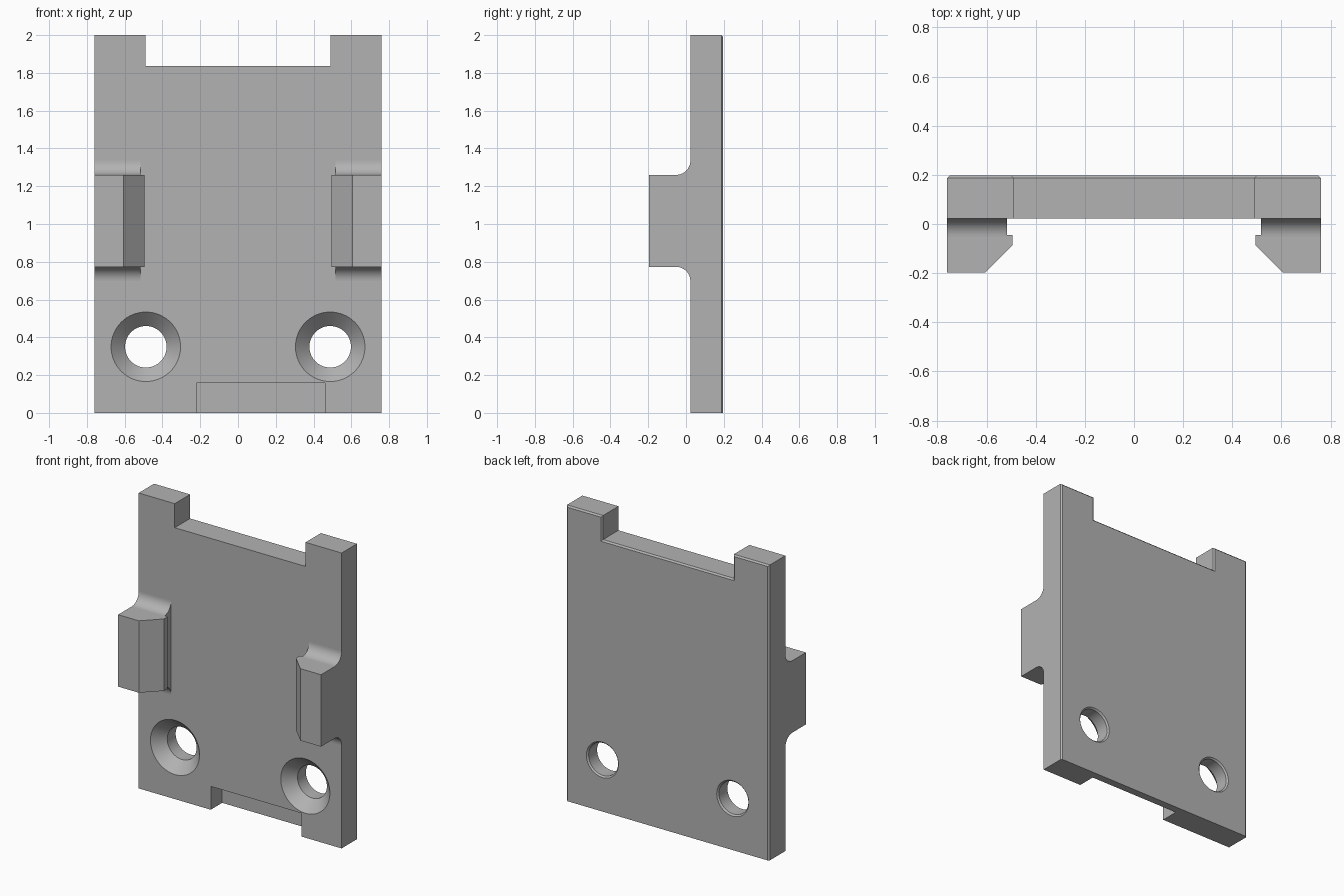
import bpy, bmesh, math
from mathutils import Vector

cube = bpy.data.objects.get("Cube")
if cube:
    bpy.data.objects.remove(cube, do_unlink=True)

FRONT, BACK = 0.023, 0.197      # plate faces along y
HALF_W, CHAMFER = 0.76, 0.01

grey = bpy.data.materials.new("plain grey")
grey.use_nodes = True
grey.diffuse_color = (0.45, 0.45, 0.45, 1)
grey.node_tree.nodes["Principled BSDF"].inputs["Base Color"].default_value = grey.diffuse_color


def finish(name, bm):
    bmesh.ops.recalc_face_normals(bm, faces=bm.faces)
    mesh = bpy.data.meshes.new(name)
    bm.to_mesh(mesh)
    bm.free()
    mesh.materials.append(grey)
    obj = bpy.data.objects.new(name, mesh)
    bpy.context.collection.objects.link(obj)
    return obj


def prism(points, axis, lo, hi):
    """Extrude a 2D profile along one axis; the profile uses the other two in order."""
    bm = bmesh.new()
    verts = []
    for p in points:
        co = list(p)
        co.insert(axis, lo)
        verts.append(bm.verts.new(co))
    face = bm.faces.new(verts)
    top = bmesh.ops.extrude_face_region(bm, geom=[face])["geom"]
    move = Vector((0, 0, 0))
    move[axis] = hi - lo
    bmesh.ops.translate(bm, vec=move, verts=[v for v in top if isinstance(v, bmesh.types.BMVert)])
    return bm


def hole_cutter(x, z):
    """Stepped round cutter: countersink, straight bore, small rear chamfer."""
    bore, sink, n, over = 0.11, 0.184, 64, 0.02
    profile = [(sink + over, FRONT - over), (bore, FRONT + sink - bore),
               (bore, BACK - CHAMFER), (bore + CHAMFER + over, BACK + over)]
    bm = bmesh.new()
    rings = []
    for r, y in profile:
        angles = [math.tau * i / n for i in range(n)]
        rings.append([bm.verts.new((x + r * math.cos(a), y, z + r * math.sin(a))) for a in angles])
    for a, b in zip(rings, rings[1:]):
        for i in range(n):
            j = (i + 1) % n
            bm.faces.new((a[i], a[j], b[j], b[i]))
    bm.faces.new(rings[0])
    bm.faces.new(rings[-1])
    return finish("hole_cutter", bm)


def cut(target, cutter):
    mod = target.modifiers.new("cut", "BOOLEAN")
    mod.operation, mod.solver, mod.object = "DIFFERENCE", "EXACT", cutter
    bpy.context.view_layer.objects.active = target
    bpy.ops.object.modifier_apply(modifier=mod.name)
    bpy.data.objects.remove(cutter, do_unlink=True)


def smooth(obj):
    bpy.ops.object.select_all(action="DESELECT")
    obj.select_set(True)
    bpy.context.view_layer.objects.active = obj
    bpy.ops.object.shade_smooth_by_angle(angle=math.radians(25))


# Back plate with two top tabs, rear edges chamfered except along the bottom
half = [(HALF_W, 0), (HALF_W, 2), (0.49, 2), (0.49, 1.837)]
outline = half + [(-x, z) for x, z in reversed(half)]
bm = prism(outline, 1, FRONT, BACK)
rear = [e for e in bm.edges
        if all(v.co.y > BACK - 1e-4 for v in e.verts) and any(v.co.z > 0.1 for v in e.verts)]
bmesh.ops.bevel(bm, geom=rear, offset=CHAMFER, segments=1, affect="EDGES")
plate = finish("back_plate", bm)

# Countersunk holes and the offset recess in the lower front edge
for side in (-1, 1):
    cut(plate, hole_cutter(side * 0.488, 0.35))
recess = [(-0.22, -0.1), (0.46, -0.1), (0.46, 0.158), (-0.22, 0.158)]
cut(plate, finish("recess_cutter", prism(recess, 1, FRONT - 0.1, FRONT + 0.122)))
smooth(plate)

# Side clips: filleted neck and hooked jaw
Z0, Z1, R, SINK = 0.773, 1.26, 0.075, 0.005
arc = [(FRONT - R + R * math.sin(t), Z1 + R - R * math.cos(t))
       for t in (math.pi / 2 * i / 16 for i in range(17))]
neck = arc + [(FRONT + SINK, Z1 + R), (FRONT + SINK, Z0 - R)]
neck += [(y, Z0 + Z1 - z) for y, z in reversed(arc)]
jaw = [(HALF_W, -0.045), (0.495, -0.045), (0.495, -0.087), (0.605, -BACK), (HALF_W, -BACK)]

for side, label in ((1, "left"), (-1, "right")):
    smooth(finish(label + "_clip_neck", prism(neck, 0, side * 0.517, side * HALF_W)))
    finish(label + "_clip_jaw", prism([(side * x, y) for x, y in jaw], 2, Z0, Z1))
